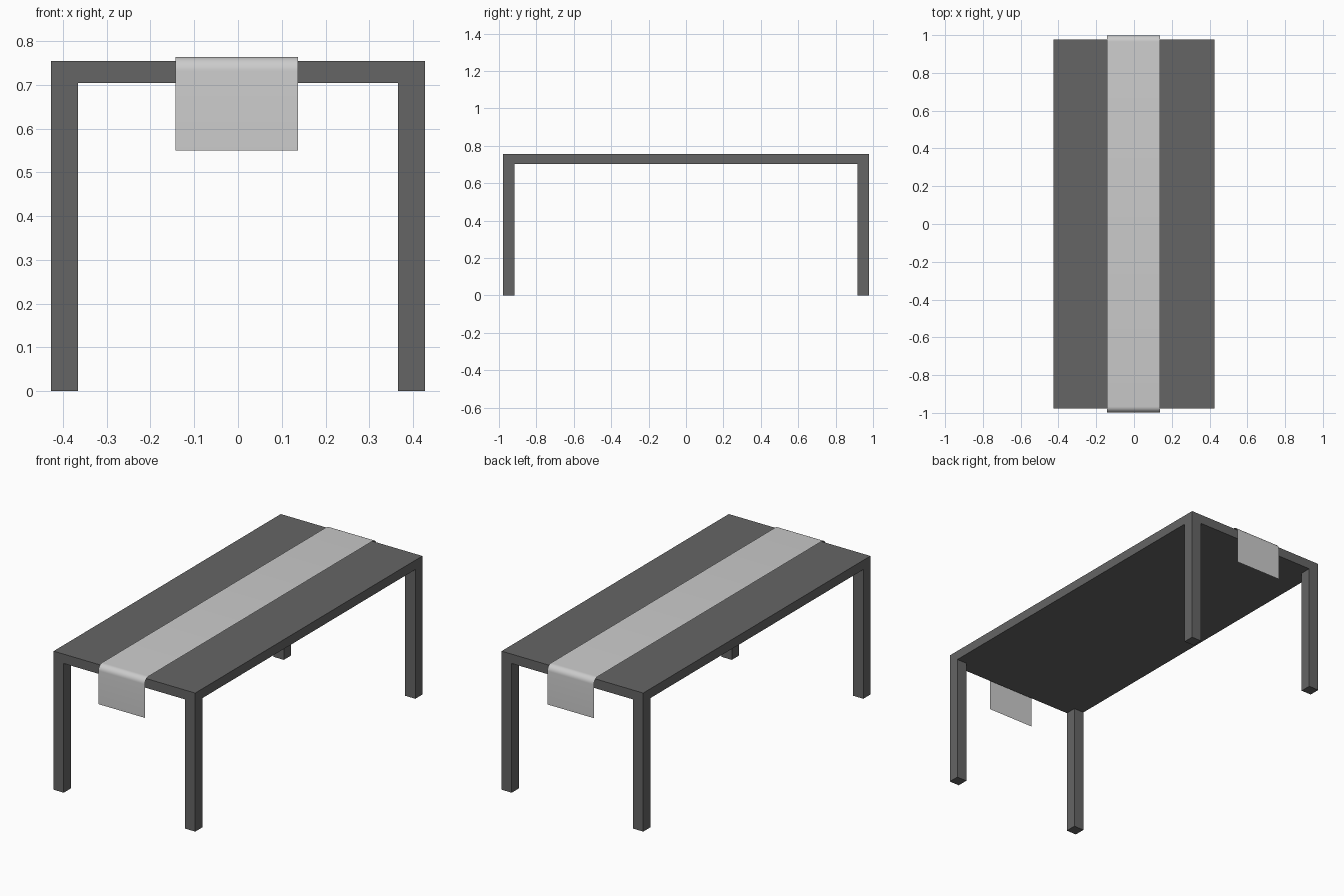
import bpy, bmesh, math

if "Cube" in bpy.data.objects:
    bpy.data.objects.remove(bpy.data.objects["Cube"])

HX, HY = 0.427, 0.978        # half size of the table top
LEG = 0.061                  # leg thickness
UNDER, TOP = 0.704, 0.755    # underside and upper face of the slab


def finish(bm, name):
    bmesh.ops.recalc_face_normals(bm, faces=bm.faces)
    mesh = bpy.data.meshes.new(name)
    bm.to_mesh(mesh)
    bm.free()
    obj = bpy.data.objects.new(name, mesh)
    bpy.context.collection.objects.link(obj)
    return obj


def extrude(bm, geom, vec):
    new = bmesh.ops.extrude_face_region(bm, geom=geom)["geom"]
    verts = [v for v in new if isinstance(v, bmesh.types.BMVert)]
    bmesh.ops.translate(bm, verts=verts, vec=vec)


# Table frame: 3x3 slab whose corner cells are pulled down into legs
bm = bmesh.new()
xs = [-HX, -HX + LEG, HX - LEG, HX]
ys = [-HY, -HY + LEG, HY - LEG, HY]
grid = [[bm.verts.new((x, y, UNDER)) for y in ys] for x in xs]
for i in range(3):
    for j in range(3):
        bm.faces.new((grid[i][j], grid[i][j + 1],
                      grid[i + 1][j + 1], grid[i + 1][j]))
extrude(bm, list(bm.faces), (0, 0, TOP - UNDER))
bm.normal_update()
corners = [f for f in bm.faces
           if all(abs(v.co.z - UNDER) < 1e-5 for v in f.verts)
           and abs(f.calc_center_median().x) > HX - LEG
           and abs(f.calc_center_median().y) > HY - LEG]
extrude(bm, corners, (0, 0, -UNDER))
bmesh.ops.recalc_face_normals(bm, faces=bm.faces)
bmesh.ops.dissolve_limit(bm, angle_limit=0.01, verts=bm.verts, edges=bm.edges)
frame = finish(bm, "table_frame")
dark = bpy.data.materials.new("dark_grey")
dark.diffuse_color = (0.13, 0.13, 0.13, 1)
dark.use_nodes = True
dark.node_tree.nodes["Principled BSDF"].inputs["Base Color"].default_value = dark.diffuse_color
frame.data.materials.append(dark)

# Table runner: thin cloth with rounded bends, hanging over both ends
X0, X1 = -0.143, 0.137
CLOTH_Z, END_Y, HEM_Z, R = 0.764, 0.998, 0.55, 0.032
half = [(END_Y, HEM_Z)]
for k in range(9):
    a = math.pi / 2 * k / 8
    half.append((END_Y - R + R * math.cos(a), CLOTH_Z - R + R * math.sin(a)))
profile = half + [(-y, z) for y, z in reversed(half)]
bm = bmesh.new()
rows = [[bm.verts.new((x, y, z)) for x in (X0, X1)] for y, z in profile]
for a, b in zip(rows, rows[1:]):
    bm.faces.new((a[0], a[1], b[1], b[0]))
runner = finish(bm, "table_runner")
if runner.data.polygons[len(runner.data.polygons) // 2].normal.z < 0:
    runner.data.flip_normals()
for p in runner.data.polygons:
    p.use_smooth = True
